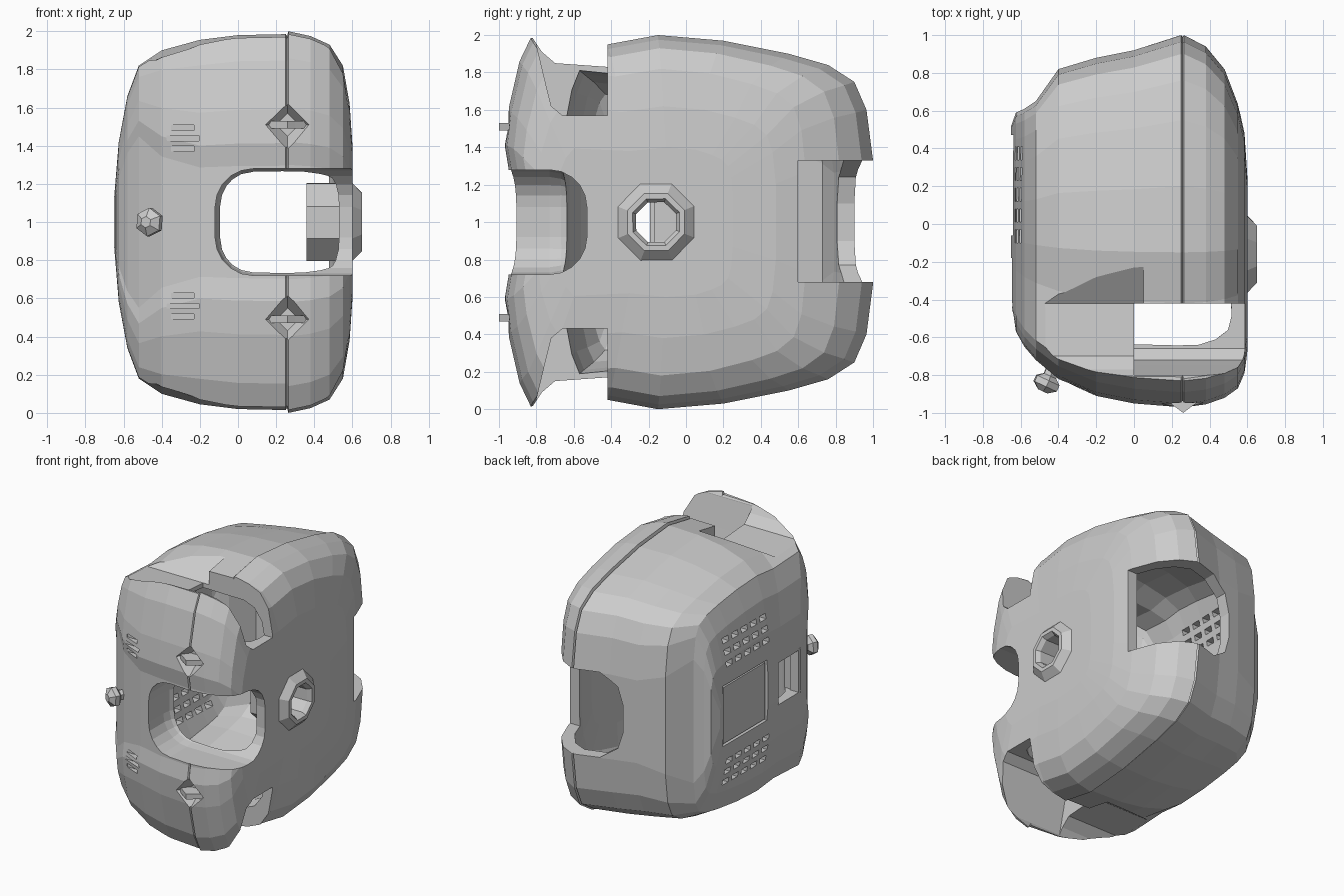
import bpy, bmesh, math
from mathutils import Vector

if "Cube" in bpy.data.objects:
    bpy.data.objects.remove(bpy.data.objects["Cube"])


def finish(name, bm):
    bmesh.ops.recalc_face_normals(bm, faces=bm.faces)
    me = bpy.data.meshes.new(name)
    bm.to_mesh(me)
    bm.free()
    ob = bpy.data.objects.new(name, me)
    bpy.context.collection.objects.link(ob)
    return ob


def loft(name, rings, cyclic=False):
    bm = bmesh.new()
    vs = [[bm.verts.new(p) for p in r] for r in rings]
    n = len(rings[0])
    pairs = list(zip(vs, vs[1:])) + ([(vs[-1], vs[0])] if cyclic else [])
    for a, b in pairs:
        for i in range(n):
            j = (i + 1) % n
            bm.faces.new((a[i], a[j], b[j], b[i]))
    if not cyclic:
        bm.faces.new(vs[0])
        bm.faces.new(vs[-1])
    return finish(name, bm)


def prism(name, axis, pts, lo, hi):
    def put(p, d):
        c = list(p)
        c.insert(axis, d)
        return c
    return loft(name, [[put(p, d) for p in pts] for d in (lo, hi)])


def boxes(name, spans, bevel=0, seg=1):
    bm = bmesh.new()
    for (x0, x1), (y0, y1), (z0, z1) in spans:
        for v in bmesh.ops.create_cube(bm, size=1)['verts']:
            v.co = ((x0 + x1) / 2 + v.co.x * (x1 - x0),
                    (y0 + y1) / 2 + v.co.y * (y1 - y0),
                    (z0 + z1) / 2 + v.co.z * (z1 - z0))
    if bevel:
        bmesh.ops.bevel(bm, geom=bm.edges[:], offset=bevel, segments=seg,
                        profile=0.5, affect='EDGES')
    return finish(name, bm)


def revolve(name, origin, axis, profile, sides, cyclic=False, turn=0.0):
    q = Vector((0, 0, 1)).rotation_difference(Vector(axis))
    o = Vector(origin)
    rings = []
    for d, r in profile:
        rings.append([o + q @ Vector((r * math.cos(a), r * math.sin(a), d))
                      for a in [turn + 2 * math.pi * k / sides for k in range(sides)]])
    return loft(name, rings, cyclic)


def cut(target, cutter):
    cutter.hide_render = True
    m = target.modifiers.new('cut', 'BOOLEAN')
    m.operation = 'DIFFERENCE'
    m.solver = 'EXACT'
    m.object = cutter
    bpy.context.view_layer.objects.active = target
    bpy.ops.object.modifier_apply(modifier=m.name)
    bpy.data.objects.remove(cutter)


# side outline (upper half: y, height above the middle)
SIDE = [(-.95, 0), (-.95, .3), (-.97, .42), (-.95, .6), (-.89, .86), (-.83, .985),
        (-.42, .95), (-.15, 1.0), (.2, .97), (.55, .9), (.76, .84), (.9, .75), (.965, .6),
        (1.0, .33), (1.0, 0)]
OUTLINE = SIDE + [(y, -h) for y, h in SIDE[-2:0:-1]]

# cross-sections from left to right: x, front y, back y, half height
SLICES = [(-.65, .40, .52, .12), (-.625, .57, .59, .42), (-.58, .65, .61, .66),
          (-.52, .72, .65, .82), (-.40, .82, .82, .90), (-.2, .91, .88, .955),
          (0, .95, .92, .98), (.25, .97, 1.0, .985), (.257, .96, .99, .975),
          (.264, .97, 1.0, 1.0), (.38, .955, .94, .975), (.48, .92, .82, .93),
          (.55, .87, .64, .82), (.585, .79, .48, .62), (.60, .70, .25, .40)]


def ring(x, f, b, h):
    # the left face is boxier than the rest of the housing
    p = .5 if x < -.45 else .8 if x < -.3 else 1
    return [(x, y / .97 * f if y < 0 else y * b, 1 + math.copysign(abs(z) ** p, z) * h)
            for y, z in OUTLINE]


# hollow shell with a thick front wall
body = loft('housing_shell', [ring(*s) for s in SLICES])
inner = [s for s in SLICES if s[0] not in (.25, .264)]
cut(body, loft('cavity', [ring(x * .9, f * .7, b - .09, h * .84) for x, f, b, h in inner]))

# front corner opening
cut(body, boxes('front_opening', [((-.12, 1.1), (-1.6, -.53), (.72, 1.28))], .2, 5))
# back corner window
cut(body, prism('back_window', 1, [(.9, .68), (.07, .68), (-.06, .77), (-.1, .9), (-.1, 1.1),
                                   (-.06, 1.24), (.07, 1.33), (.9, 1.33)], .6, 1.3))

# top and bottom notches, with a ramped dip on the left and a stepped one on the right
NOTCH = [(-.42, .57), (-.66, .57), (-.72, .62), (-.75, .74), (-.8, .95), (-.8, 1.3), (-.42, 1.3)]
DIP = [(-.83, 1.0), (-.77, .91), (-.7, .85), (-.42, .83)]
RAMP = DIP + [(-.18, 1.0), (-.18, 1.2), (-.83, 1.2)]
STEP = DIP + [(-.42, 1.2), (-.83, 1.2)]
for s in (1, -1):
    for part, x0, x1 in ((RAMP, -.9, .05), (STEP, .04, .9), (NOTCH, .0, .9)):
        cut(body, prism('notch', 0, [(y, 1 + s * h) for y, h in part], x0, x1))

# round side port
PORT = (0, -.16, 1.0)
cut(body, revolve('port_hole', PORT, (1, 0, 0), [(.3, .2), (.8, .2)], 8, turn=.4))
revolve('side_port_ring', PORT, (1, 0, 0),
        [(.36, .22), (.60, .22), (.65, .165), (.65, .135), (.62, .115), (.36, .115)],
        8, True, turn=.4)

# left face: small window, inset panel and vent slots
cut(body, boxes('left_window', [((-.8, -.4), (-.45, -.18), (.84, 1.16))]))
cut(body, boxes('panel_recess', [((-.8, -.612), (-.06, .47), (.77, 1.23))]))
boxes('left_panel', [((-.635, -.60), (-.045, .455), (.785, 1.215))])
slots = []
for s in (1, -1):
    for row in range(3):
        z = 1 + s * (.37 + .085 * row)
        for k in range(5):
            y = -.1 + .11 * k
            slots.append(((-.8, -.45), (y, y + .07), (z - .02, z + .02)))
cut(body, boxes('left_vents', slots))
# raised rim of the left window
boxes('left_window_rim', [((-.645, -.57), (y, y + .025), (.83, 1.17)) for y in (-.462, -.193)])

# front clasps on the seam
for s in (1, -1):
    z = 1 + s * .51
    cut(body, revolve('clasp_recess', (.26, -1.02, z), (0, 1, 0), [(0, .17), (.14, .06)], 4))
    prism('front_clasp', 2, [(.15, -.92), (.22, -.97), (.26, -1.0), (.30, -.97), (.37, -.92),
                             (.26, -.86)], z - .02, z + .02)

# small front vents on the left half
front_slots = []
for s in (1, -1):
    for k in (-1, 0, 1):
        z = 1 + s * .44 + k * .055
        w = .085 - .025 * abs(k)
        front_slots.append(((-.29 - w, -.29 + w), (-1.1, -.83), (z - .014, z + .014)))
cut(body, boxes('front_vents', front_slots))

# front stud
revolve('front_stud', (-.42, -.75, 1.0), Vector((-.42, -.9, 0)).normalized(),
        [(0, .04), (.06, .04), (.085, .075), (.12, .075), (.15, .03)], 6)
